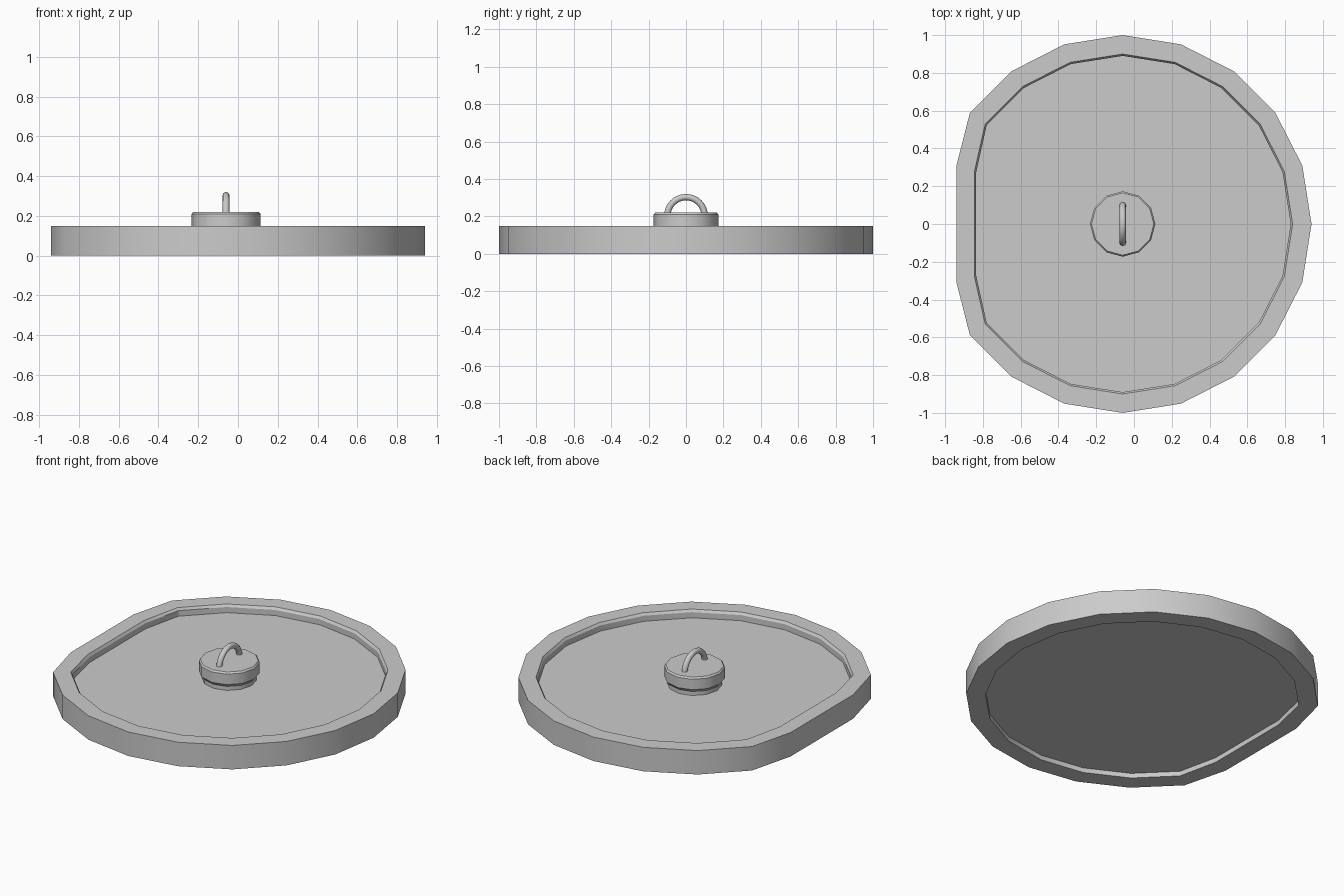
import bpy, bmesh
from math import sin, cos, pi, radians

if "Cube" in bpy.data.objects:
    bpy.data.objects.remove(bpy.data.objects["Cube"])

CX = -0.06  # centre of the round shape


def finish(bm, name):
    bmesh.ops.recalc_face_normals(bm, faces=bm.faces)
    me = bpy.data.meshes.new(name)
    bm.to_mesh(me)
    bm.free()
    ob = bpy.data.objects.new(name, me)
    bpy.context.collection.objects.link(ob)
    bpy.ops.object.select_all(action='DESELECT')
    ob.select_set(True)
    bpy.context.view_layer.objects.active = ob
    bpy.ops.object.shade_smooth_by_angle(angle=radians(32))
    return ob


def loop(bm, n, r, z, flat):
    # polygon ring, optionally cut off straight on its -x side
    pts = []
    for i in range(n):
        a = 2 * pi * i / n
        x = r * cos(a)
        if flat:
            x = max(x, -0.88 + 0.95 * (1 - r))
        pts.append(bm.verts.new((CX + x, r * sin(a), z)))
    return pts


def lathe(name, profile, n, flat=False, closed=False):
    bm = bmesh.new()
    loops = [loop(bm, n, r, z, flat) for r, z in profile]
    pairs = list(zip(loops, loops[1:]))
    if closed:
        pairs.append((loops[-1], loops[0]))
    for a, b in pairs:
        for i in range(n):
            j = (i + 1) % n
            bm.faces.new((a[i], a[j], b[j], b[i]))
    if not closed:
        bm.faces.new(loops[0])
        bm.faces.new(loops[-1])
    return finish(bm, name)


# Outer rim with a small chamfer on the inner top edge
lathe("rim", [(1, 0), (1, 0.15), (0.9, 0.15), (0.89, 0.135), (0.89, 0)],
      20, flat=True, closed=True)

# Recessed centre plate
lathe("plate", [(0.89, 0.03), (0.89, 0.10)], 20, flat=True)

# Knob base: narrow neck, wider body, chamfered top
lathe("knob_base", [(0.155, 0.09), (0.155, 0.125), (0.165, 0.137),
                    (0.173, 0.145), (0.173, 0.21), (0.165, 0.22)], 12)

# Arched handle
bm = bmesh.new()
R, T, Z, SEG, SIDES = 0.1, 0.017, 0.203, 16, 12
rings = []
for i in range(SEG + 1):
    a = pi * i / SEG
    ring = []
    for k in range(SIDES):
        b = 2 * pi * k / SIDES
        d = R + T * cos(b)
        ring.append(bm.verts.new((CX + T * sin(b), d * cos(a), Z + d * sin(a))))
    rings.append(ring)
for p, q in zip(rings, rings[1:]):
    for k in range(SIDES):
        m = (k + 1) % SIDES
        bm.faces.new((p[k], p[m], q[m], q[k]))
bm.faces.new(rings[0])
bm.faces.new(rings[-1])
finish(bm, "handle")
